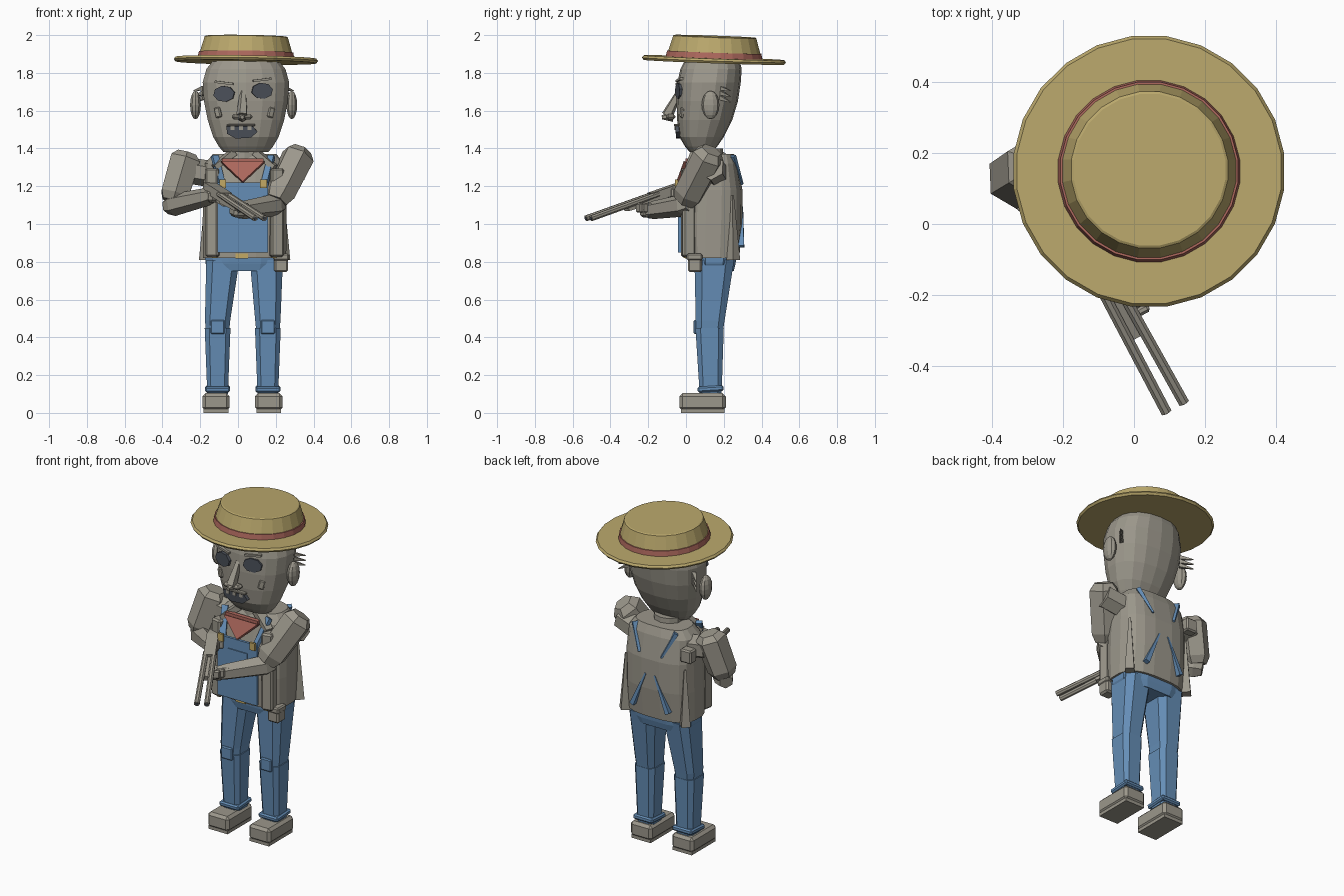
import bpy, bmesh, math
from mathutils import Vector, Matrix

cube = bpy.data.objects.get("Cube")
if cube:
    bpy.data.objects.remove(cube, do_unlink=True)


def material(name, rgb):
    m = bpy.data.materials.new(name)
    m.use_nodes = True
    m.diffuse_color = (*rgb, 1)
    m.node_tree.nodes["Principled BSDF"].inputs["Base Color"].default_value = (*rgb, 1)
    return m


GREY = material("warm grey", (0.33, 0.31, 0.26))
BLUE = material("denim blue", (0.13, 0.27, 0.47))
STRAW = material("straw", (0.49, 0.39, 0.15))
RED = material("faded red", (0.42, 0.14, 0.11))
DARK = material("dark slate", (0.07, 0.08, 0.1))
BRASS = material("brass", (0.55, 0.4, 0.13))
CX, CY = 0.035, 0.14


def finish(name, bm, mat):
    bmesh.ops.recalc_face_normals(bm, faces=bm.faces)
    me = bpy.data.meshes.new(name)
    bm.to_mesh(me)
    bm.free()
    me.materials.append(mat)
    ob = bpy.data.objects.new(name, me)
    bpy.context.collection.objects.link(ob)
    return ob


def loft(name, rings, mat, n=16, p=2.0, mtx=Matrix()):
    """Stack of super-ellipse rings: (z, centre x, centre y, radius x, radius y)."""
    bm, loops = bmesh.new(), []
    for z, cx, cy, rx, ry in rings:
        loop = []
        for i in range(n):
            a = 2 * math.pi * (i + 0.5) / n
            c, s = math.cos(a), math.sin(a)
            x = math.copysign(abs(c) ** (2 / p), c) * rx
            y = math.copysign(abs(s) ** (2 / p), s) * ry
            loop.append(bm.verts.new(mtx @ Vector((cx + x, cy + y, z))))
        loops.append(loop)
    for a, b in zip(loops, loops[1:]):
        for i in range(n):
            j = (i + 1) % n
            bm.faces.new((a[i], a[j], b[j], b[i]))
    bm.faces.new(loops[0][::-1])
    bm.faces.new(loops[-1])
    return finish(name, bm, mat)


def limb(name, start, end, profile, mat, n=6, flat=1.0):
    """Prism along a line; profile is (fraction, radius)."""
    start, end = Vector(start), Vector(end)
    d = end - start
    mtx = Matrix.Translation(start) @ d.to_track_quat('Z', 'Y').to_matrix().to_4x4()
    k = 1 / math.cos(math.pi / n)
    rings = [(t * d.length, 0, 0, r * k, r * k * flat) for t, r in profile]
    return loft(name, rings, mat, n, 2, mtx)


def box(name, centre, size, mat, bevel=0.0, rot=(0, 0, 0)):
    bm = bmesh.new()
    bmesh.ops.create_cube(bm, size=1)
    bmesh.ops.scale(bm, vec=size, verts=bm.verts)
    if bevel:
        bmesh.ops.bevel(bm, geom=bm.edges[:], offset=bevel, segments=1, affect='EDGES')
    ob = finish(name, bm, mat)
    ob.location, ob.rotation_euler = centre, rot
    return ob


def plate(name, outline, centre, mat, thick=0.009, turn=0.0, tilt=0.0):
    """Thin upright panel from an x-z outline."""
    bm = bmesh.new()
    face = bm.faces.new([bm.verts.new((x, -thick / 2, z)) for x, z in outline])
    out = bmesh.ops.extrude_face_region(bm, geom=[face])
    for v in out["geom"]:
        if isinstance(v, bmesh.types.BMVert):
            v.co.y += thick
    ob = finish(name, bm, mat)
    ob.location, ob.rotation_euler = centre, (tilt, 0, turn)
    return ob


def side_name(s):
    return "left" if s > 0 else "right"


# Straw hat, slightly tipped back
tip = Matrix.Translation((0.042, 0.148, 1.868)) @ Matrix.Rotation(-0.035, 4, 'X') @ Matrix.Rotation(0.015, 4, 'Y')
for name, mat, rings in (
        ("hat_brim", STRAW, ((-0.012, 0.375), (0.0, 0.384), (0.012, 0.375))),
        ("hat_band", RED, ((0.01, 0.258), (0.042, 0.252))),
        ("hat_crown", STRAW, ((0.012, 0.25), (0.042, 0.246), (0.122, 0.222), (0.126, 0.215)))):
    loft(name, [(z, 0, 0, r, r) for z, r in rings], mat, 24, 2, tip)

# Head: (z, half width, front y, back y)
skull = ((1.38, 0.12, 0.02, 0.14), (1.41, 0.145, -0.005, 0.165), (1.46, 0.175, -0.035, 0.2),
         (1.55, 0.205, -0.047, 0.245), (1.65, 0.225, -0.05, 0.275), (1.75, 0.232, -0.045, 0.29),
         (1.82, 0.212, -0.03, 0.295), (1.88, 0.165, 0.0, 0.28))
loft("head", [(z, 0.042, (f + b) / 2, r, (b - f) / 2) for z, r, f, b in skull], GREY, 18, 2.3)
loft("neck", [(1.3, CX, 0.12, 0.09, 0.08), (1.4, CX, 0.12, 0.085, 0.075)], GREY, 10)

# Ears, hair tufts, eyes, brows and cheeks
for s in (-1, 1):
    n = side_name(s)
    x = 0.03 + s * 0.255
    bm = bmesh.new()
    bmesh.ops.create_uvsphere(bm, u_segments=10, v_segments=8, radius=1)
    bmesh.ops.scale(bm, vec=(0.03, 0.047, 0.075), verts=bm.verts)
    finish(n + "_ear", bm, GREY).location = (x, 0.13, 1.63)
    for i in range(3):
        limb(f"{n}_hair_tuft_{i}", (x - s * 0.045, 0.18, 1.67 + i * 0.025),
             (x + s * 0.01, 0.235, 1.645 + i * 0.03), ((0, 0.012), (1, 0.002)), GREY, 4)
    ex, ez = 0.027 + s * 0.1, 1.697 + s * 0.008
    eye = [(0.058 * math.cos(a), 0.043 * math.sin(a)) for a in (i * math.pi / 4 + 0.2 for i in range(8))]
    plate(n + "_eye", eye, (ex, -0.036, ez), DARK, 0.02, s * 0.22)
    box(n + "_brow", (ex, -0.034, ez + 0.058), (0.1, 0.02, 0.012), GREY, 0, (0, s * -0.12, s * 0.22))
    box(n + "_cheek", (0.034 + s * 0.14, -0.018, 1.59), (0.035, 0.02, 0.055), GREY, 0.006, (0, s * 0.25, s * 0.45))

# Nose and mouth
limb("nose_bridge", (0.028, -0.035, 1.7), (0.022, -0.1, 1.575), ((0, 0.014), (1, 0.026)), GREY, 5)
box("nose_tip", (0.022, -0.08, 1.568), (0.11, 0.05, 0.03), GREY, 0.012)
limb("nose_point", (0.022, -0.07, 1.57), (0.022, -0.128, 1.565), ((0, 0.026), (1, 0.009)), GREY, 6)
plate("mouth", [(-0.08, 0.03), (-0.075, -0.01), (-0.03, -0.035), (0.05, -0.03), (0.085, 0.0), (0.06, 0.03)],
      (0.018, -0.045, 1.488), DARK, 0.02, 0, 0.08)
box("upper_lip", (0.015, -0.052, 1.524), (0.15, 0.025, 0.012), GREY, 0.003)
for i in range(3):
    box(f"tooth_{i}", (-0.03 + i * 0.045, -0.054, 1.508), (0.022, 0.012, 0.022), GREY)

# Jacket body
coat = ((0.82, 0.222, 0.0, 0.283), (1.0, 0.224, -0.01, 0.3), (1.18, 0.222, 0.0, 0.3),
        (1.32, 0.212, 0.03, 0.275), (1.37, 0.17, 0.06, 0.255))
loft("jacket", [(z, CX, (f + b) / 2, r, (b - f) / 2) for z, r, f, b in coat], GREY, 20, 2.8)
for s in (-1, 1):
    n = side_name(s)
    box(n + "_jacket_front", (CX + s * 0.168, 0.012, 1.06), (0.07, 0.07, 0.47), GREY, 0.01, (0, 0, s * 0.2))
    limb(n + "_collar", (CX + s * 0.06, 0.06, 1.38), (CX + s * 0.16, 0.02, 1.3), ((0, 0.03), (1, 0.022)), GREY, 4, 0.6)
    limb(n + "_jacket_tail", (CX + s * 0.2, 0.245, 1.15), (CX + s * 0.205, 0.25, 0.81),
         ((0, 0.006), (1, 0.026)), GREY, 4)

# Dungaree bib, straps and buckles
box("bib", (0.025, -0.035, 1.035), (0.265, 0.016, 0.37), BLUE)
box("bib_pocket", (0.03, -0.045, 1.1), (0.13, 0.008, 0.11), BLUE)
for s in (-1, 1):
    n = side_name(s)
    limb(n + "_front_strap", (0.027 + s * 0.108, -0.035, 1.19), (0.027 + s * 0.15, 0.05, 1.36),
         ((0, 0.018), (1, 0.018)), BLUE, 4, 0.6)
    box(n + "_strap_buckle", (0.027 + s * 0.108, -0.05, 1.212), (0.035, 0.014, 0.045), BRASS)
    limb(n + "_upper_back_strap", (CX + s * 0.14, 0.245, 1.36), (CX + s * 0.075, 0.297, 1.21),
         ((0, 0.017), (1, 0.007)), BLUE, 4, 0.7)
    limb(n + "_lower_back_strap", (CX + s * 0.12, 0.288, 0.88), (CX + s * 0.03, 0.295, 1.09),
         ((0, 0.02), (1, 0.007)), BLUE, 4, 0.7)

# Neckerchief
plate("neckerchief", [(-0.115, 0.06), (0, -0.055), (0.115, 0.06)], (0.025, -0.018, 1.272), RED, 0.03, 0, -0.35)
limb("neckerchief_roll", (-0.085, 0.01, 1.335), (0.135, 0.01, 1.335), ((0, 0.013), (1, 0.013)), RED, 4)

# Trouser seat, belt and pouch
loft("trouser_seat", [(0.75, CX, 0.15, 0.19, 0.105), (0.79, CX, 0.15, 0.212, 0.115), (0.835, CX, 0.15, 0.215, 0.12)],
     BLUE, 12, 3)
box("belt_buckle", (0.02, 0.005, 0.83), (0.065, 0.02, 0.025), BRASS)
for s in (-1, 1):
    box(side_name(s) + "_belt_stud", (CX + s * 0.16, 0.002, 0.83), (0.025, 0.03, 0.02), BRASS)
box("belt_pouch", (0.228, 0.047, 0.785), (0.075, 0.075, 0.08), GREY, 0.01)
box("pouch_flap", (0.228, 0.045, 0.825), (0.083, 0.083, 0.036), GREY, 0.007)

# Legs and shoes
for s in (-1, 1):
    n = side_name(s)
    x = 0.025 + s * 0.133
    loft(n + "_thigh", [(0.44, x, 0.125, 0.065, 0.075), (0.49, x, 0.128, 0.07, 0.08),
                        (0.81, CX + s * 0.115, 0.15, 0.092, 0.11)], BLUE, 8, 3.5)
    loft(n + "_shin", [(0.1, x, 0.13, 0.057, 0.06), (0.13, x, 0.13, 0.058, 0.062), (0.45, x, 0.125, 0.071, 0.078)],
         BLUE, 8, 4)
    box(n + "_knee_patch", (x, 0.053, 0.455), (0.075, 0.024, 0.075), BLUE, 0.006)
    box(n + "_trouser_cuff", (x, 0.13, 0.127), (0.132, 0.138, 0.03), BLUE, 0.008, (0.06, 0, 0))
    box(n + "_shoe", (0.0235 + s * 0.14, 0.088, 0.058), (0.145, 0.245, 0.092), GREY, 0.016)
    box(n + "_sole", (0.0235 + s * 0.14, 0.088, 0.01), (0.13, 0.23, 0.02), GREY)

# Arms: shoulder, elbow, hand
sleeve = ((0, 0.05), (0.12, 0.078), (0.85, 0.074), (1, 0.055))
arms = (("left", (0.335, 0.135, 1.39), (0.2, -0.005, 1.12), (0.0, -0.2, 1.07)),
        ("right", (-0.27, 0.165, 1.375), (-0.345, 0.12, 1.12), (-0.135, -0.06, 1.15)))
for n, shoulder, elbow, hand in arms:
    limb(n + "_upper_arm", shoulder, elbow, sleeve, GREY, 6)
    e, h, sh = Vector(elbow), Vector(hand), Vector(shoulder)
    low = e + Vector((0, 0, -0.02))
    limb(n + "_forearm", low + (low - h).normalized() * 0.04, h, ((0, 0.036), (0.15, 0.052), (0.85, 0.042), (1, 0.036)), GREY, 6)
    limb(n + "_shoulder_joint", sh + Vector((0, 0, -0.09)), (CX + (sh.x - CX) * 0.5, CY + 0.02, 1.26),
         ((0, 0.06), (1, 0.06)), GREY, 6)
    box(n + "_hand", hand, (0.075, 0.08, 0.065), GREY, 0.016, (0.2, 0, 0.5))
    for i in range(3):
        box(f"{n}_finger_{i}", h + Vector((0.02 + i * 0.012, -0.045 + i * 0.03, 0.015)), (0.05, 0.024, 0.05), GREY, 0.007, (0, 0, 0.5))
box("right_shoulder_patch", (-0.19, 0.25, 1.25), (0.075, 0.06, 0.08), GREY, 0.008)

# Double-barrelled gun along one axis
butt, muzzle = Vector((-0.165, 0.0, 1.205)), Vector((0.115, -0.515, 1.025))
aim = (muzzle - butt).normalized()
across = aim.cross(Vector((0, 0, 1))).normalized()
up = across.cross(aim)


def on_gun(t, side=0.0, lift=0.0):
    return butt.lerp(muzzle, t) + across * side + up * lift


limb("gun_grip", on_gun(0.1, 0, -0.01), on_gun(-0.03, 0, -0.06), ((0, 0.024), (1, 0.018)), GREY, 6)
limb("gun_receiver", on_gun(0), on_gun(0.36), ((0, 0.022), (0.2, 0.033), (1, 0.033)), GREY, 4, 0.75)
limb("gun_fore_end", on_gun(0.36, 0, -0.012), on_gun(0.62, 0, -0.01), ((0, 0.033), (1, 0.026)), GREY, 4, 0.6)
limb("gun_trigger_guard", on_gun(0.22, 0, -0.035), on_gun(0.36, 0, -0.035), ((0, 0.008), (1, 0.008)), GREY, 4, 2)
for s in (-1, 1):
    n = side_name(s)
    limb(n + "_barrel", on_gun(0.3, s * 0.023, 0.008), on_gun(1, s * 0.028, 0.005), ((0, 0.015), (1, 0.015)), GREY, 8)
    limb(n + "_bore", on_gun(0.99, s * 0.028, 0.005), on_gun(1.004, s * 0.028, 0.005), ((0, 0.009), (1, 0.009)), DARK, 8)
